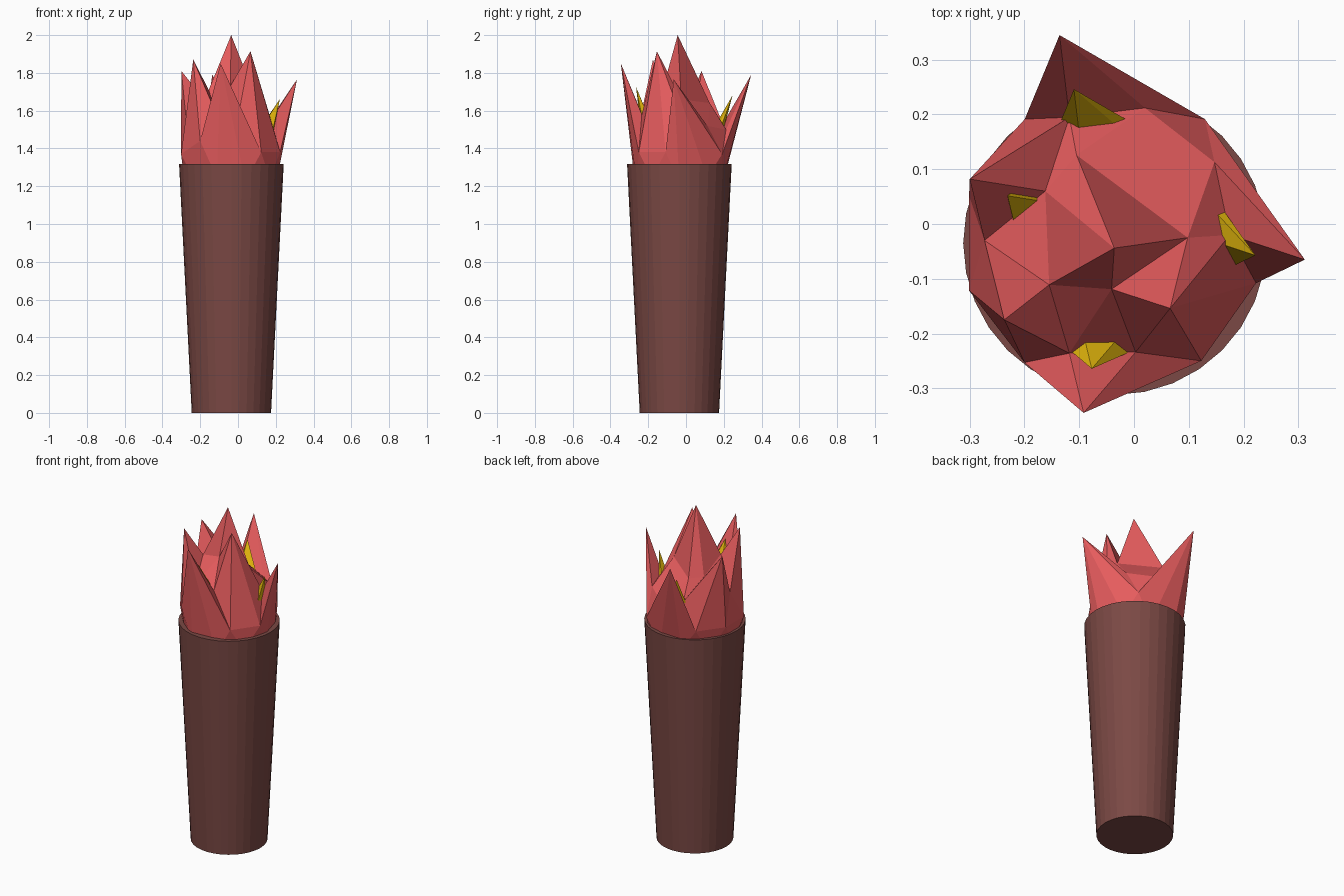
import bpy, bmesh
from math import radians, cos, sin, sqrt
from mathutils import Vector

if "Cube" in bpy.data.objects:
    bpy.data.objects.remove(bpy.data.objects["Cube"])

C = Vector((-0.035, -0.035, 1.37))   # flame centre
R = 0.28


def material(name, col):
    m = bpy.data.materials.new(name)
    m.diffuse_color = (*col, 1)
    m.use_nodes = True
    m.node_tree.nodes["Principled BSDF"].inputs["Base Color"].default_value = m.diffuse_color
    return m


def add_object(name, bm, mat):
    me = bpy.data.meshes.new(name)
    bm.to_mesh(me)
    bm.free()
    me.materials.append(mat)
    ob = bpy.data.objects.new(name, me)
    bpy.context.collection.objects.link(ob)
    return ob


# Pulled flame points by band: sphere height -> {angle: new position}
PULLS = {
    1.0: {0: (-.036, -.044, 2.0)},
    0.85: {0: (.098, -.025, 1.66), 72: (-.105, .126, 1.64), 144: (-.162, .06, 1.64),
           216: (-.155, -.111, 1.71), 288: (-.041, -.119, 1.73)},
    0.49: {0: (.175, -.02, 1.55), 36: (.147, .113, 1.52), 72: (.02, .212, 1.5),
           108: (-.118, .195, 1.53), 144: (-.30, .082, 1.81), 180: (-.273, -.03, 1.54),
           216: (-.237, -.175, 1.87), 252: (-.118, -.236, 1.59),
           288: (.003, -.234, 1.58), 324: (.066, -.154, 1.915)},
    0.0: {18: (.312, -.065, 1.765), 90: (-.136, .345, 1.79), 234: (-.2, -.253, 1.44),
          270: (-.092, -.345, 1.85), 306: (.123, -.25, 1.38), 342: (.223, -.108, 1.38)},
}


def flame(name, scale, mat):
    bm = bmesh.new()
    bmesh.ops.create_icosphere(bm, subdivisions=2, radius=1)
    base = {v: v.co.copy() for v in bm.verts}
    for v in bm.verts:
        v.co = v.co * R
    for h, points in PULLS.items():
        for ang, pos in points.items():
            r, a = sqrt(1 - h * h), radians(ang)
            target = Vector((r * cos(a), r * sin(a), h))
            v = min(base, key=lambda k: (base[k] - target).length)
            v.co = Vector(pos) - C
    for v in bm.verts:
        v.co *= scale
    add_object(name, bm, mat).location = C


# Tapered handle
bm = bmesh.new()
bmesh.ops.create_cone(bm, cap_ends=True, segments=32, radius1=0.21, radius2=0.277, depth=1.318)
handle = add_object("handle", bm, material("wood", (0.197, 0.066, 0.058)))
handle.location = (C.x, C.y, 0.659)

# Outer flame and a smaller copy whose tips poke through it
flame("outer_flame", 1.0, material("red", (0.80, 0.108, 0.112)))
flame("inner_flame", 0.74, material("yellow", (0.80, 0.49, 0.004)))
